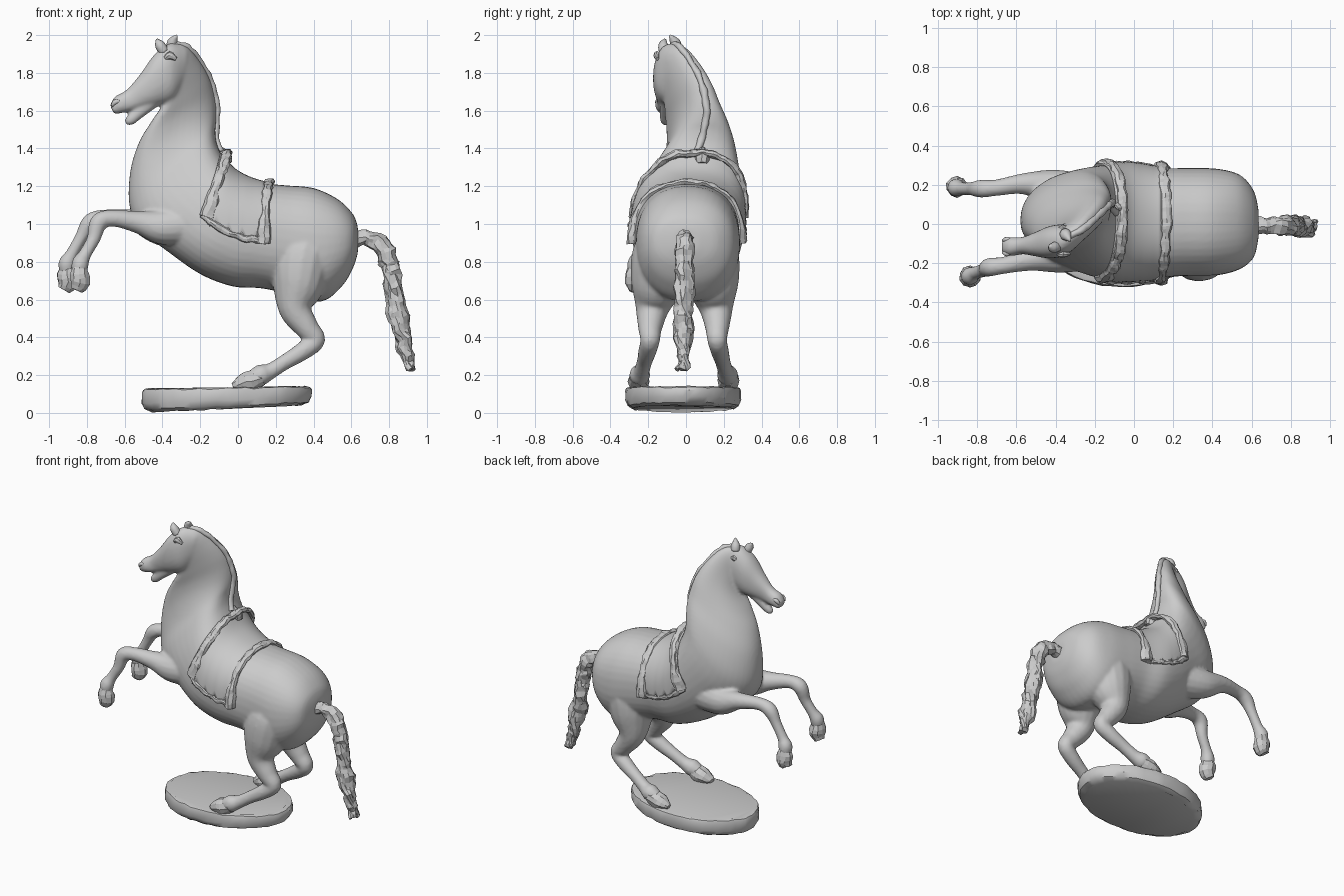
import bpy, bmesh
from math import sin, cos, pi, radians
from mathutils import Vector, noise

if "Cube" in bpy.data.objects:
    bpy.data.objects.remove(bpy.data.objects["Cube"])


def spline(rows, s):
    """Smooth interpolation of a list of number tuples at index s."""
    n = len(rows)
    i = min(int(s), n - 2)
    t = s - i
    p = [rows[min(max(i + k, 0), n - 1)] for k in (-1, 0, 1, 2)]
    return [0.5 * (2 * b + (c - a) * t + (2 * a - 5 * b + 4 * c - d) * t * t
                   + (3 * b - a - 3 * c + d) * t ** 3) for a, b, c, d in zip(*p)]


def samples(rows, k):
    return [i / k for i in range((len(rows) - 1) * k + 1)]


def skin(name, rings, smooth=True, rough=0.0):
    """Closed skin over a list of rings of points."""
    bm = bmesh.new()
    loops = []
    for ring in rings:
        loops.append([bm.verts.new(p + noise.noise_vector(p * 22) * rough) for p in ring])
    n = len(loops[0])
    for a, b in zip(loops, loops[1:]):
        for j in range(n):
            bm.faces.new((a[j], a[(j + 1) % n], b[(j + 1) % n], b[j]))
    bm.faces.new(loops[0])
    bm.faces.new(loops[-1])
    bmesh.ops.recalc_face_normals(bm, faces=bm.faces)
    me = bpy.data.meshes.new(name)
    bm.to_mesh(me)
    bm.free()
    for f in me.polygons:
        f.use_smooth = smooth
    ob = bpy.data.objects.new(name, me)
    bpy.context.collection.objects.link(ob)
    return ob


def tube(name, pts, ref=(0, 1, 0), n=16, k=5, flat=1.0, **kw):
    """Tube along (x, y, z, radius) stations; flat scales the width along ref."""
    rows = [spline(pts, s) for s in samples(pts, k)]
    c = [Vector(r[:3]) for r in rows]
    rings = []
    for i, r in enumerate(rows):
        t = (c[min(i + 1, len(c) - 1)] - c[max(i - 1, 0)]).normalized()
        u = Vector(ref)
        u = (u - t * u.dot(t)).normalized()
        v = t.cross(u)
        rad = max(r[3], 0.004)
        rings.append([c[i] + u * rad * flat * cos(2 * pi * j / n) + v * rad * sin(2 * pi * j / n)
                      for j in range(n)])
    return skin(name, rings, **kw)


def power(v, e):
    return abs(v) ** e * (1 if v > 0 else -1)


def section_point(rows, s, a, grow=1.0, e=0.88):
    """Point on a side-profile body: rows = top x,y,z, bottom x,y,z, half width."""
    r = spline(rows, s)
    top, bot = Vector(r[:3]), Vector(r[3:6])
    return ((top + bot) / 2 + (top - bot) / 2 * grow * power(cos(a), e)
            + Vector((0, 1, 0)) * max(r[6], .004) * grow * power(sin(a), e))


def profile_body(name, rows, n=40, k=6):
    return skin(name, [[section_point(rows, s, 2 * pi * j / n) for j in range(n)]
                       for s in samples(rows, k)])


# Trunk and neck, rump to poll
trunk = [
    (.635, 0, .98, .635, 0, .85, .07), (.61, 0, 1.05, .61, 0, .77, .17),
    (.53, .01, 1.13, .55, .01, .67, .24), (.40, .01, 1.19, .44, .01, .59, .272),
    (.25, .01, 1.205, .27, .01, .63, .275), (.12, .01, 1.22, .12, 0, .66, .28),
    (0, .02, 1.27, -.03, 0, .67, .295), (-.07, .04, 1.34, -.20, -.02, .735, .29),
    (-.11, .07, 1.42, -.38, -.02, .86, .26), (-.12, .09, 1.49, -.52, 0, .97, .225),
    (-.115, .105, 1.55, -.575, .02, 1.10, .19), (-.115, .11, 1.61, -.57, .01, 1.28, .155),
    (-.125, .10, 1.68, -.525, -.02, 1.43, .125), (-.15, .075, 1.77, -.46, -.045, 1.54, .108),
    (-.20, .03, 1.86, -.40, -.06, 1.63, .092), (-.27, -.03, 1.94, -.38, -.08, 1.69, .078),
    (-.35, -.07, 1.96, -.38, -.09, 1.74, .06)]
parts = [profile_body("horse", trunk)]

# Head and lower jaw
head = [
    (-.27, -.05, 1.93, -.28, -.05, 1.74, .05), (-.36, -.08, 1.955, -.34, -.08, 1.66, .08),
    (-.44, -.095, 1.90, -.42, -.09, 1.63, .082), (-.52, -.105, 1.79, -.48, -.10, 1.62, .062),
    (-.59, -.11, 1.71, -.54, -.11, 1.605, .044), (-.65, -.115, 1.675, -.605, -.115, 1.59, .048),
    (-.678, -.115, 1.63, -.655, -.115, 1.58, .035)]
parts.append(profile_body("head", head, 28))
parts.append(tube("jaw", [(-.44, -.095, 1.66, .04), (-.52, -.105, 1.595, .034),
                          (-.57, -.11, 1.55, .028), (-.595, -.112, 1.535, .015)]))

# Raised front legs: the two differ in pose
fore_far = [(-.28, .14, .98, .12), (-.42, .185, .985, .095), (-.56, .205, 1.025, .055), (-.70, .185, 1.035, .042),
            (-.78, .18, 1.01, .046), (-.83, .18, .93, .034), (-.88, .18, .84, .034),
            (-.905, .185, .79, .046), (-.905, .19, .73, .036)]
fore_near = [(-.25, -.13, 1.0, .11), (-.40, -.155, .985, .095), (-.53, -.18, 1.01, .06), (-.66, -.21, 1.03, .044),
             (-.735, -.22, 1.01, .048), (-.765, -.235, .92, .036), (-.81, -.25, .84, .034),
             (-.835, -.265, .79, .046), (-.84, -.27, .73, .036)]
for leg in (fore_far, fore_near):
    parts.append(tube("front_leg", leg))

# Hind legs, mirrored, with thighs
hind = [(.39, .09, .98, .11), (.345, .115, .84, .162), (.32, .14, .68, .142), (.305, .16, .55, .09),
        (.365, .165, .45, .064), (.41, .165, .385, .052), (.34, .18, .325, .048), (.25, .195, .27, .041),
        (.17, .21, .22, .043), (.12, .22, .20, .056), (.05, .225, .17, .036)]
for side, shift in ((1, 0), (-1, -.025)):
    parts.append(tube("hind_leg", [(x, y * side + shift * min(1, i / 4), z, r)
                                   for i, (x, y, z, r) in enumerate(hind)]))

# Merge flesh parts into one blended skin
bpy.ops.object.select_all(action='DESELECT')
for p in parts:
    p.select_set(True)
bpy.context.view_layer.objects.active = parts[0]
bpy.ops.object.join()
horse = bpy.context.object
rm = horse.modifiers.new("blend", 'REMESH')
rm.mode = 'VOXEL'
rm.voxel_size = 0.010
rm.use_smooth_shade = True
sm = horse.modifiers.new("soften", 'SMOOTH')
sm.factor = 0.5
sm.iterations = 6

# Hooves
for x, y in ((-.905, .19), (-.84, -.27)):
    tube("front_hoof", [(x + .005, y, .78, .036), (x, y, .735, .052), (x + .005, y, .69, .053),
                        (x - .015, y, .65, .034)], n=10, k=2, smooth=False, rough=.008)
for y in (.225, -.25):
    tube("hind_hoof", [(.13, y, .185, .04), (.07, y, .17, .054), (.02, y, .155, .046),
                       (-.025, y, .14, .02)], n=10, k=2, flat=1.1, smooth=False, rough=.008)

# Ears, eyes, nostrils
tube("ear_rear", [(-.35, -.05, 1.93, .03), (-.345, -.06, 1.965, .028), (-.325, -.085, 1.998, .006)], n=8, k=3)
tube("ear_front", [(-.39, -.115, 1.91, .028), (-.415, -.12, 1.95, .026), (-.43, -.11, 1.978, .006)], n=8, k=3)
for side in (1, -1):
    y = -.09 + side * .062
    tube("eye_brow", [(-.385, y, 1.875, .012), (-.36, y + side * .004, 1.892, .02),
                      (-.33, y, 1.875, .01)], n=8, k=3, smooth=False, rough=.006)
    tube("nostril", [(-.625, -.115 + side * .036, 1.65, .008), (-.65, -.115 + side * .036, 1.645, .014),
                     (-.667, -.115 + side * .03, 1.625, .008)], n=8, k=3)

# Mane ridge along the crest
crest = [spline(trunk, s)[:3] for s in (7.6, 8.3, 9.5, 11, 12, 13, 14, 15, 16)]
tube("mane", [(x + .003, y, z - .006, .018) for x, y, z in crest], n=10, k=5, rough=.007)

# Tail: a core and two winding locks
tail = [(.58, -.01, .92, .05), (.66, -.01, .925, .042), (.75, -.01, .90, .05), (.80, -.01, .80, .048),
        (.825, -.01, .66, .048), (.85, -.015, .50, .05), (.88, -.015, .36, .038), (.912, -.015, .235, .018)]
tube("tail", tail, n=12, k=5, smooth=False, rough=.02)
for phase in (0, pi):
    tube("tail_lock", [(x + .026 * cos(i * 1.9 + phase), y + .03 * sin(i * 1.9 + phase), z, r * .65)
                       for i, (x, y, z, r) in enumerate(tail[3:])],
         n=8, k=5, smooth=False, rough=.018)

# Saddle cloth draped over the back between the two straps
FRONT, REAR, DROP = 7.4, 4.8, 94
bm = bmesh.new()
nu, nv = 14, 40
grid = []
for i in range(nu + 1):
    s = REAR + (FRONT - REAR) * i / nu
    drop = radians(DROP + 4 * sin(i * 2.2))
    grid.append([bm.verts.new(section_point(trunk, s, drop * (2 * j / nv - 1), 1.02)) for j in range(nv + 1)])
for i in range(nu):
    for j in range(nv):
        bm.faces.new((grid[i][j], grid[i + 1][j], grid[i + 1][j + 1], grid[i][j + 1]))
bmesh.ops.recalc_face_normals(bm, faces=bm.faces)
me = bpy.data.meshes.new("saddle_cloth")
bm.to_mesh(me)
bm.free()
cloth = bpy.data.objects.new("saddle_cloth", me)
bpy.context.collection.objects.link(cloth)
for f in me.polygons:
    f.use_smooth = True
so = cloth.modifiers.new("thickness", 'SOLIDIFY')
so.thickness = 0.012
so.offset = 0

# Rolled straps at the cloth edges and its frayed hems
for nm, s in (("front_strap", FRONT), ("rear_strap", REAR)):
    pts = []
    for j in range(-8, 9):
        p = section_point(trunk, s, radians(DROP + 2) * j / 8, 1.02)
        lean = .03 * abs(j) / 8 if nm == "rear_strap" else -.01
        pts.append((p.x + .02 - lean, p.y, p.z, .03 if abs(j) > 6 else .02))
    tube(nm, pts, ref=(1, 0, 0), n=8, k=4, flat=1.35, smooth=False, rough=.012)
for side in (1, -1):
    pts = [(*section_point(trunk, REAR + (FRONT - REAR) * i / 8, side * radians(DROP), 1.02), .012)
           for i in range(9)]
    tube("cloth_hem", pts, ref=(0, 0, 1), n=8, k=3, flat=1.4, smooth=False, rough=.012)
tube("pommel_knot", [(-.06, .085, 1.32, .03), (-.07, .085, 1.355, .036), (-.095, .08, 1.40, .015)],
     n=8, k=3, smooth=False, rough=.01)

# Oval plinth, slightly tilted and tapering underneath
levels = [(.005, .88), (.02, .965), (.05, 1.0), (.115, 1.0), (.13, .985), (.134, .94)]
rings = []
for z, f in levels:
    angles = [2 * pi * j / 56 for j in range(56)]
    rings.append([Vector((-.06 + .45 * f * cos(a), -.015 + .305 * f * sin(a),
                          z + (.018 * (cos(a) + 1) if z < .06 else .007 * cos(a)))) for a in angles])
plinth = skin("plinth", rings, rough=.008)
bpy.ops.object.select_all(action='DESELECT')
plinth.select_set(True)
bpy.context.view_layer.objects.active = plinth
bpy.ops.object.shade_smooth_by_angle(angle=radians(35))
